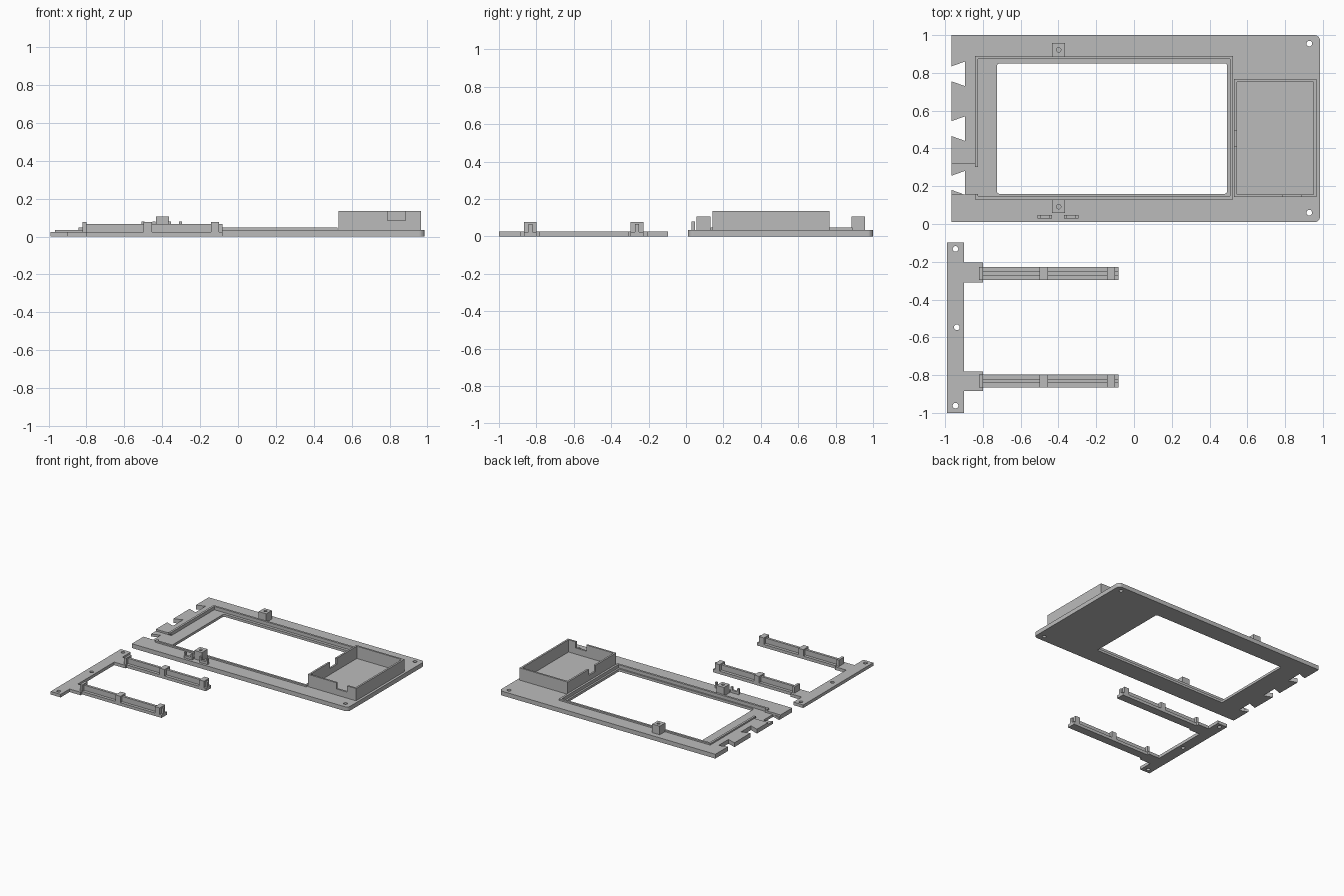
import bpy, bmesh, math

if "Cube" in bpy.data.objects:
    bpy.data.objects.remove(bpy.data.objects["Cube"])

grey = bpy.data.materials.new("grey plastic")
grey.diffuse_color = (0.5, 0.5, 0.5, 1)
grey.use_nodes = True
grey.node_tree.nodes["Principled BSDF"].inputs["Base Color"].default_value = grey.diffuse_color


def prism(name, pts, z0, z1):
    """Extrude a counter-clockwise outline from z0 to z1."""
    bm = bmesh.new()
    face = bm.faces.new([bm.verts.new((x, y, z0)) for x, y in pts])
    ext = bmesh.ops.extrude_face_region(bm, geom=[face])["geom"]
    for v in ext:
        if isinstance(v, bmesh.types.BMVert):
            v.co.z = z1
    bmesh.ops.recalc_face_normals(bm, faces=bm.faces)
    me = bpy.data.meshes.new(name)
    bm.to_mesh(me)
    bm.free()
    me.materials.append(grey)
    ob = bpy.data.objects.new(name, me)
    bpy.context.collection.objects.link(ob)
    return ob


def rect(x0, x1, y0, y1):
    return [(x0, y0), (x1, y0), (x1, y1), (x0, y1)]


def arc(cx, cy, r, a0, a1, n):
    return [(cx + r * math.cos(math.radians(a0 + (a1 - a0) * i / n)),
             cy + r * math.sin(math.radians(a0 + (a1 - a0) * i / n))) for i in range(n + 1)]


def box(name, x0, x1, y0, y1, z0, z1):
    return prism(name, rect(x0, x1, y0, y1), z0, z1)


def cut(ob, pts, z0, z1):
    """Subtract a prism and remove the helper."""
    tool = prism("cutter", pts, z0, z1)
    tool.hide_render = True
    mod = ob.modifiers.new("cut", "BOOLEAN")
    mod.operation, mod.solver, mod.object = "DIFFERENCE", "EXACT", tool
    bpy.context.view_layer.objects.active = ob
    bpy.ops.object.modifier_apply(modifier=mod.name)
    bpy.data.objects.remove(tool, do_unlink=True)


def hole(ob, x, y, r=0.015):
    cut(ob, arc(x, y, r, 0, 345, 23), -0.1, 0.3)


# Main plate with rounded right corners
TOP, FLOOR = 0.035, 0.02
plate = prism("main_plate", [(-0.965, 0.01)] + arc(0.955, 0.04, 0.03, -90, 0, 6)
              + arc(0.955, 0.97, 0.03, 0, 90, 6) + [(-0.965, 1.0)], 0, TOP)
# Recessed ledge, side channel and window
cut(plate, rect(-0.825, 0.508, 0.147, 0.873), FLOOR, 0.1)
cut(plate, rect(-1.0, -0.80, 0.16, 0.32), FLOOR, 0.1)
r = 0.012
cut(plate, arc(-0.725 + r, 0.16 + r, r, 180, 270, 4) + arc(0.493 - r, 0.16 + r, r, 270, 360, 4)
    + arc(0.493 - r, 0.85 - r, r, 0, 90, 4) + arc(-0.725 + r, 0.85 - r, r, 90, 180, 4), -0.1, 0.2)
# Dovetail notches along the left edge
for y0, y1 in ((0.755, 0.835), (0.465, 0.545), (0.18, 0.256)):
    s = 0.025 / 0.07 * 0.035
    cut(plate, [(-1.0, y0 + s), (-0.895, y0 - 0.025), (-0.895, y1 + 0.025), (-1.0, y1 - s)], -0.1, 0.2)
for y in (0.06, 0.955):
    hole(plate, 0.928, y)

# Raised rim around the ledge, open at the side channel
rim = box("window_rim", -0.842, 0.525, 0.13, 0.89, TOP - 0.002, 0.047)
cut(rim, rect(-0.825, 0.508, 0.147, 0.873), 0, 0.1)
cut(rim, rect(-0.9, -0.80, 0.16, 0.303), 0, 0.1)

# Open tray with two notched walls
tray = box("tray_walls", 0.53, 0.965, 0.142, 0.767, TOP - 0.002, 0.135)
cut(tray, rect(0.545, 0.95, 0.157, 0.752), 0, 0.2)
cut(tray, rect(0.79, 0.885, 0.10, 0.18), 0.085, 0.2)
cut(tray, rect(0.50, 0.56, 0.41, 0.495), 0.085, 0.2)

# Screw blocks
for name, y0, y1, hy in (("front_block", 0.057, 0.13, 0.092), ("back_block", 0.885, 0.957, 0.922)):
    block = box(name, -0.433, -0.365, y0, y1, TOP - 0.002, 0.105)
    cut(block, arc(-0.399, hy, 0.012, 0, 345, 23), 0.05, 0.2)

# Small cable clips: two posts joined by a low bar
for i, x in enumerate((-0.51, -0.37)):
    clip = box(f"cable_clip_{i + 1}", x, x + 0.075, 0.03, 0.048, TOP - 0.002, 0.08)
    cut(clip, rect(x + 0.016, x + 0.059, 0.0, 0.1), 0.055, 0.2)

# Separate bracket: spine with two side tabs
spine = prism("bracket_spine", [
    (-0.99, -1.0), (-0.9, -1.0), (-0.9, -0.885), (-0.8, -0.885), (-0.8, -0.78), (-0.9, -0.78),
    (-0.9, -0.31), (-0.8, -0.31), (-0.8, -0.205), (-0.9, -0.205), (-0.9, -0.097), (-0.99, -0.097)], 0, 0.025)
for x, y in ((-0.945, -0.132), (-0.938, -0.547), (-0.945, -0.962)):
    hole(spine, x, y)

# Bracket arms: base strip, thin rail and posts
for i, y in enumerate((-0.262, -0.832)):
    n = i + 1
    box(f"arm_base_{n}", -0.805, -0.083, y - 0.034, y + 0.034, 0, 0.0245)
    box(f"arm_rail_{n}", -0.81, -0.083, y - 0.01, y + 0.01, 0.022, 0.067)
    for j, (x0, x1) in enumerate(((-0.82, -0.8), (-0.5, -0.455), (-0.143, -0.1))):
        box(f"arm_post_{n}_{j + 1}", x0, x1, y - 0.034, y + 0.034, 0.022, 0.077)
